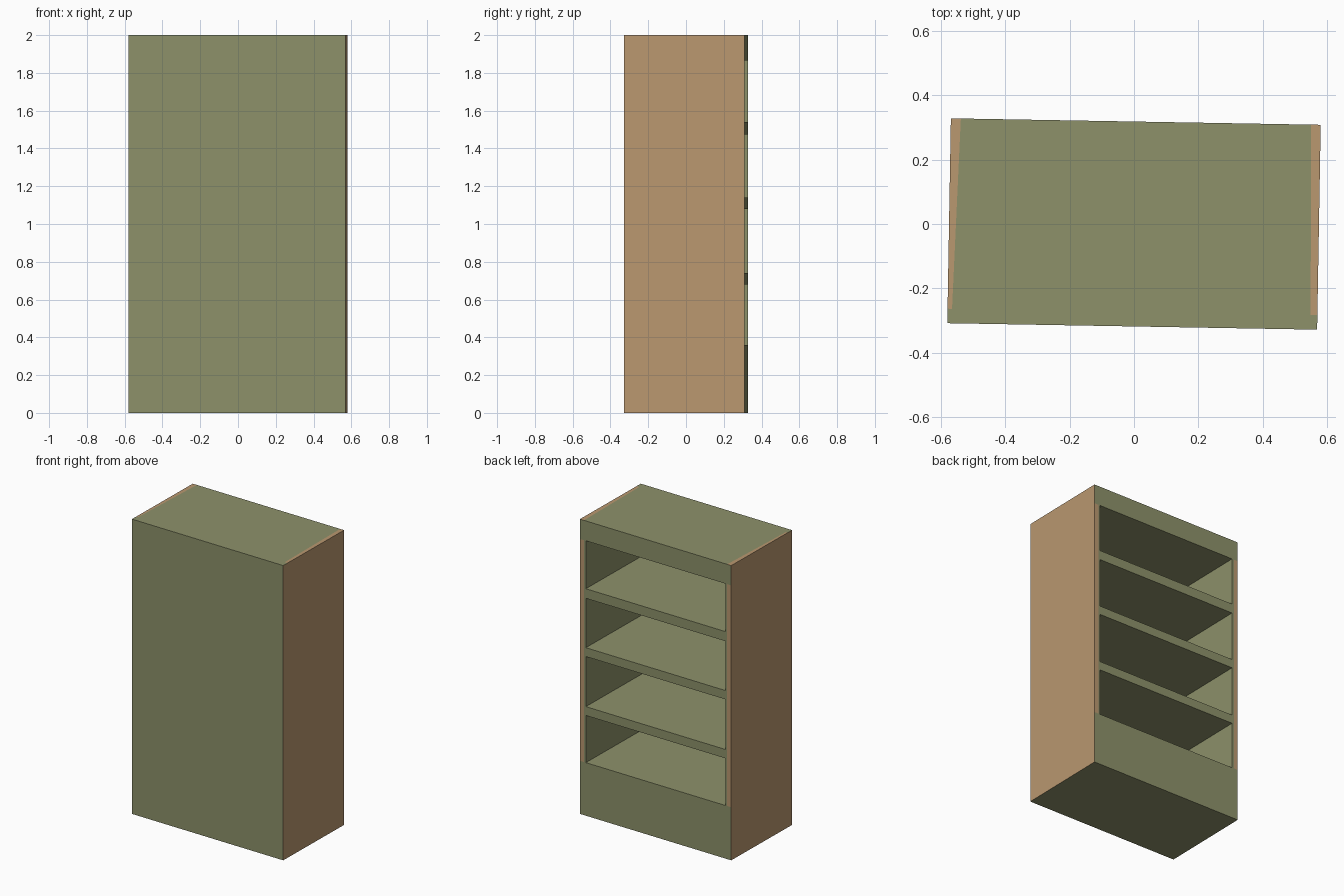
import bpy, bmesh, math
from mathutils import Matrix

if "Cube" in bpy.data.objects:
    bpy.data.objects.remove(bpy.data.objects["Cube"])

HW, HD, H = 0.575, 0.3185, 2.0      # half width, half depth, height
WALL, FRONT = 0.045, 0.045          # post width, closed panel thickness
YF = -HD + FRONT                    # inner face of the closed panel
TURN = Matrix.Rotation(math.radians(-1.0), 4, 'Z')
OPENINGS = [(0.36, 0.68), (0.74, 1.08), (1.14, 1.475), (1.54, 1.865)]


def material(name, rgb):
    lin = [(c / 255 / 12.92) if c < 11 else ((c / 255 + 0.055) / 1.055) ** 2.4 for c in rgb]
    m = bpy.data.materials.new(name)
    m.diffuse_color = (*lin, 1)
    m.use_nodes = True
    m.node_tree.nodes["Principled BSDF"].inputs["Base Color"].default_value = m.diffuse_color
    return m


GREEN = material("olive_green", (141, 145, 106))
TAN = material("tan_wood", (186, 152, 112))


def prism(name, outline, levels, rule=None):
    """Upright prism through the given heights; rule(normal, centre) says which faces are tan."""
    bm = bmesh.new()
    rings = [[bm.verts.new((x, y, z)) for x, y in outline] for z in levels]
    n = len(outline)
    bm.faces.new(rings[0])
    bm.faces.new(rings[-1])
    for low, high in zip(rings, rings[1:]):
        for i in range(n):
            j = (i + 1) % n
            bm.faces.new((low[i], low[j], high[j], high[i]))
    bmesh.ops.recalc_face_normals(bm, faces=bm.faces)
    for f in bm.faces:
        f.normal_update()
        f.material_index = int(bool(rule and rule(f.normal, f.calc_center_median())))
    bm.transform(TURN)
    me = bpy.data.meshes.new(name)
    bm.to_mesh(me)
    bm.free()
    me.materials.append(GREEN)
    me.materials.append(TAN)
    ob = bpy.data.objects.new(name, me)
    bpy.context.collection.objects.link(ob)


def rect(x0, x1, y0, y1):
    return [(x0, y0), (x1, y0), (x1, y1), (x0, y1)]


Z_LOW, Z_HIGH = OPENINGS[0][0], OPENINGS[-1][1]


# Tan outside, top edge and middle of the open-side edge; green elsewhere
def side_rule(n, c):
    if abs(n.y) > 0.9:
        return n.y > 0 and Z_LOW < c.z < Z_HIGH
    return n.z > -0.5


# Closed panel with tan ends
prism("closed_panel", rect(-HW, HW, -HD, YF), [0, H], lambda n, c: abs(n.x) > 0.9)

# Side panels: tan skin, slightly tapered, with a green liner inside
for label, s, w_open, w_closed in (("left", -1, 0.031, 0.014), ("right", 1, 0.030, 0.021)):
    a, b = s * (HW - w_closed), s * (HW - w_open)
    inner = s * (HW - WALL)
    prism(label + "_side_panel", [(s * HW, YF), (a, YF), (b, HD), (s * HW, HD)],
          [0, Z_LOW, Z_HIGH, H], side_rule)
    prism(label + "_liner", [(a, YF), (inner, YF), (inner, HD), (b, HD)], [0, H])

# Base, shelves and top fill the heights between the openings
edges = [0] + [z for pair in OPENINGS for z in pair] + [H]
names = ["base", "lower_shelf", "middle_shelf", "upper_shelf", "top_panel"]
for name, z0, z1 in zip(names, edges[0::2], edges[1::2]):
    prism(name, rect(-HW + WALL, HW - WALL, YF, HD), [z0, z1])
